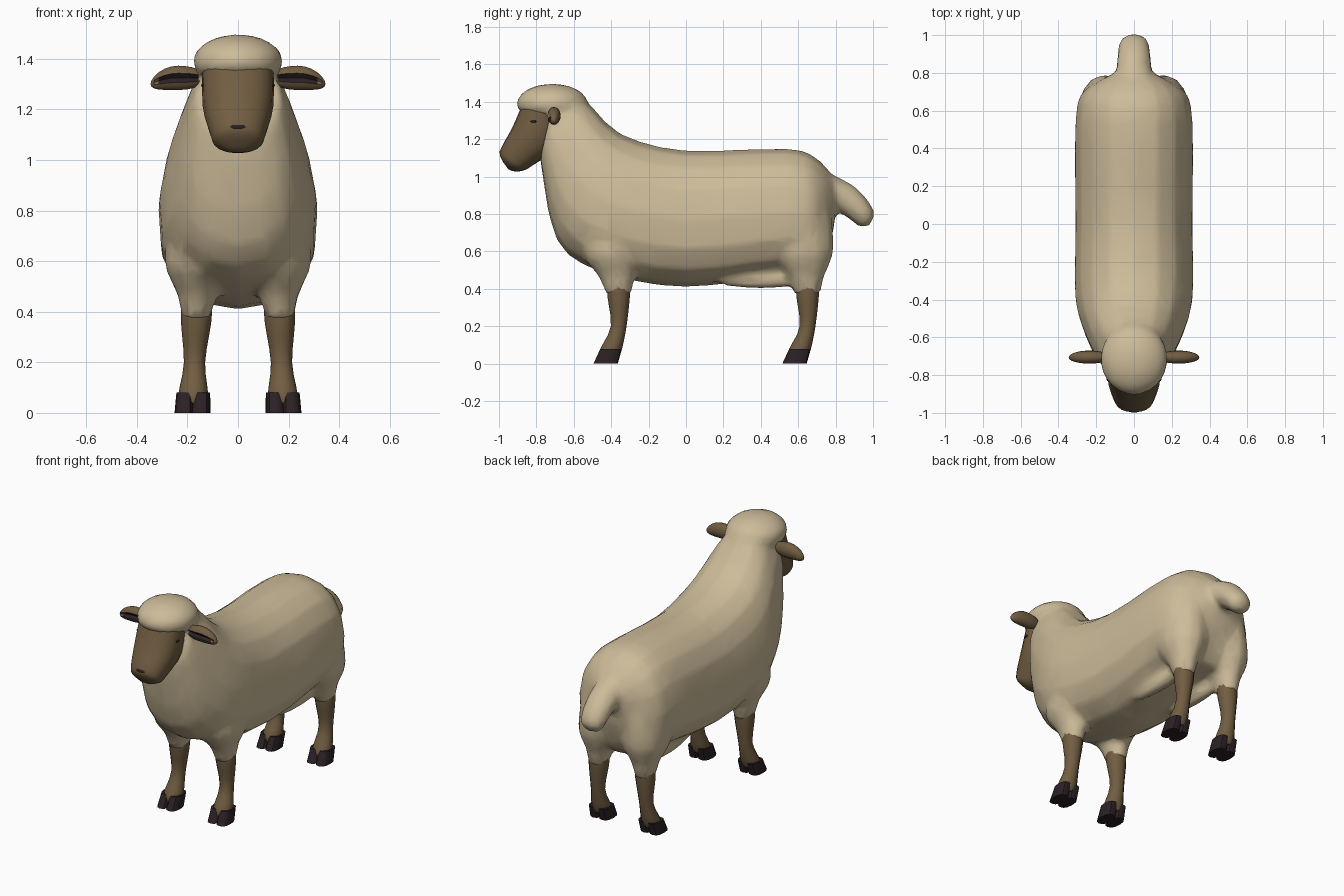
import bpy, bmesh
from math import sin, cos, pi, radians, copysign
from mathutils import Matrix, Vector

cube = bpy.data.objects.get("Cube")
if cube:
    bpy.data.objects.remove(cube, do_unlink=True)


def material(name, *rgb):
    mat = bpy.data.materials.new(name)
    mat.use_nodes = True
    mat.diffuse_color = (*rgb, 1)
    shader = mat.node_tree.nodes["Principled BSDF"]
    shader.inputs["Base Color"].default_value = (*rgb, 1)
    return mat


WOOL = material("cream wool", .61, .5, .32)
SKIN = material("brown skin", .165, .11, .053)
DARK = material("dark horn", .024, .015, .018)


def curve_through(rows, steps=3):
    """Smoothly interpolate between neighbouring rows of values."""
    padded = [rows[0], *rows, rows[-1]]
    result = []
    for before, start, end, after in zip(padded, padded[1:], padded[2:], padded[3:]):
        for step in range(steps):
            t = step / steps
            row = []
            for p, a, b, q in zip(before, start, end, after):
                leave, arrive = (b - p) / 2, (q - a) / 2
                bend = t * (1 - t) * ((1 - t) * (leave + a - b) - t * (arrive + a - b))
                row.append(a + (b - a) * t + bend)
            result.append(row)
    return result + [list(rows[-1])]


def loft(bm, rows, sides=16, box=1, egg=0):
    """Skin rings that each span two (y, z) points with a half width and x."""
    rings = []
    for ay, az, by, bz, width, *x in curve_through(rows):
        middle = Vector((sum(x), (ay + by) / 2, (az + bz) / 2))
        reach = Vector((0, (ay - by) / 2, (az - bz) / 2))
        ring = []
        for i in range(sides):
            angle = 2 * pi * i / sides
            c, s = (copysign(abs(v) ** box, v) for v in (cos(angle), sin(angle)))
            across = Vector((width * s * (1 - egg * c), 0, 0))
            ring.append(bm.verts.new(middle + reach * c + across))
        rings.append(ring)
    for ring, following in zip(rings, rings[1:]):
        for i in range(sides):
            j = (i + 1) % sides
            bm.faces.new((ring[i], ring[j], following[j], following[i]))
    bm.faces.new(rings[0])
    bm.faces.new(rings[-1])


def column(bm, rows, side, back, ratio=1, toe=0, box=1):
    """Upright limb from (z, y, half depth) rows, leaning outwards to the foot."""
    loft(bm, [(y + back - d, z, y + back + d, z, d * ratio, side * (.18 - .04 * z) + toe)
              for z, y, d in rows], sides=12, box=box)


def ellipsoid(bm, centre, radii):
    """Sphere with its poles along x, so that a row of vertices faces forward."""
    mat = (Matrix.Translation(centre) @ Matrix.Diagonal((*radii, 1))
           @ Matrix.Rotation(pi / 2, 4, 'Y'))
    return bmesh.ops.create_uvsphere(bm, u_segments=16, v_segments=12,
                                     radius=1, matrix=mat)["verts"]


def shade(ob):
    bpy.ops.object.select_all(action='DESELECT')
    ob.select_set(True)
    bpy.context.view_layer.objects.active = ob
    bpy.ops.object.shade_smooth_by_angle(angle=radians(40))


def finish(name, bm, *mats):
    bmesh.ops.recalc_face_normals(bm, faces=bm.faces)
    mesh = bpy.data.meshes.new(name)
    bm.to_mesh(mesh)
    bm.free()
    for mat in mats:
        mesh.materials.append(mat)
    ob = bpy.data.objects.new(name, mesh)
    bpy.context.collection.objects.link(ob)
    shade(ob)
    return ob


LIMBS = [(side, word, end, back)
         for side, word in ((-1, "right"), (1, "left"))
         for end, back in (("front", 0), ("hind", 1.01))]

# Fleece: trunk and neck, from rump to throat
bm = bmesh.new()
loft(bm, [
    (.81, .96, .79, .72, .1),
    (.72, 1.08, .7, .5, .26),
    (.55, 1.15, .55, .48, .31),
    (0, 1.14, 0, .41, .31),
    (-.35, 1.23, -.45, .49, .31),
    (-.55, 1.42, -.69, .66, .24),
    (-.7, 1.44, -.78, 1.1, .17)], box=.87, egg=.08)

# Fleece: woolly cap with a flat brim
for v in ellipsoid(bm, (0, -.715, 1.39), (.178, .193, .108)):
    v.co.z = max(v.co.z, 1.335)

# Fleece: tail
loft(bm, [
    (.7, 1.05, .7, .87, .1),
    (.9, .95, .85, .79, .09),
    (1, .83, .93, .73, .075),
    (1, .77, .98, .74, .03)])

# Fleece: leg sheaths, and the loose folds behind the belly
for side, word, end, back in LIMBS:
    column(bm, [(.8, -.37, .14), (.6, -.39, .17), (.47, -.37, .1), (.37, -.36, .07)],
           side, back, ratio=.8)
    if end == "hind":
        ellipsoid(bm, (.13 * side, .4, .45), (.04, .25, .05))

# Merge the fleece into one skin, then reduce it to soft irregular facets
fleece = finish("fleece", bm, WOOL)
merge = fleece.modifiers.new("merge", 'REMESH')
merge.mode = 'VOXEL'
merge.voxel_size = .02
soften = fleece.modifiers.new("soften", 'SMOOTH')
soften.iterations = 4
facets = fleece.modifiers.new("facets", 'DECIMATE')
facets.ratio = .14
graph = bpy.context.evaluated_depsgraph_get()
skin = bpy.data.meshes.new_from_object(fleece.evaluated_get(graph))
fleece.modifiers.clear()
fleece.data = skin
skin.materials.clear()
skin.materials.append(WOOL)
shade(fleece)

# Head
bm = bmesh.new()
loft(bm, [
    (-.87, 1.4, -.66, 1.38, .14),
    (-.93, 1.26, -.69, 1.17, .14),
    (-.99, 1.15, -.82, 1.06, .11),
    (-.99, 1.1, -.88, 1.03, .09),
    (-.95, 1.04, -.93, 1.03, .03)], sides=20, box=.87)
finish("head", bm, SKIN)

# Nose
bm = bmesh.new()
ellipsoid(bm, (0, -.985, 1.13), (.038, .013, .012))
finish("nose", bm, DARK)

for side, word in ((-1, "right"), (1, "left")):
    # Ear: drooping leaf with a dark hollow facing forward
    bm = bmesh.new()
    verts = ellipsoid(bm, (0, 0, 0), (.11, .036, .048))
    for f in bm.faces:
        c = f.calc_center_median()
        f.material_index = int(abs(c.z) < -.6 * c.y and abs(c.x) < .075)
    for v in verts:
        x, y, z = v.co
        if y < 0 and abs(z) < .002 and abs(x) < .08:
            y += .016
        droop = 2 * max(x, 0) ** 2
        v.co = ((.236 + x) * side, y - .706, z + 1.325 - droop)
    finish(word + "_ear", bm, SKIN, DARK)

    # Eye slit
    bm = bmesh.new()
    ellipsoid(bm, (.14 * side, -.815, 1.295), (.006, .016, .006))
    finish(word + "_eye", bm, DARK)

for side, word, end, back in LIMBS:
    # Leg
    bm = bmesh.new()
    column(bm, [(.44, -.36, .06), (.36, -.36, .06), (.2, -.36, .042),
                (.08, -.4, .058), (.04, -.41, .05)], side, back)
    finish(f"{end}_{word}_leg", bm, SKIN)

    # Two-toed hoof
    bm = bmesh.new()
    for toe in (-.032, .032):
        column(bm, [(.08, -.4, .058), (0, -.43, .065)], side, back,
               ratio=.6, toe=toe, box=.8)
    finish(f"{end}_{word}_hoof", bm, DARK)
